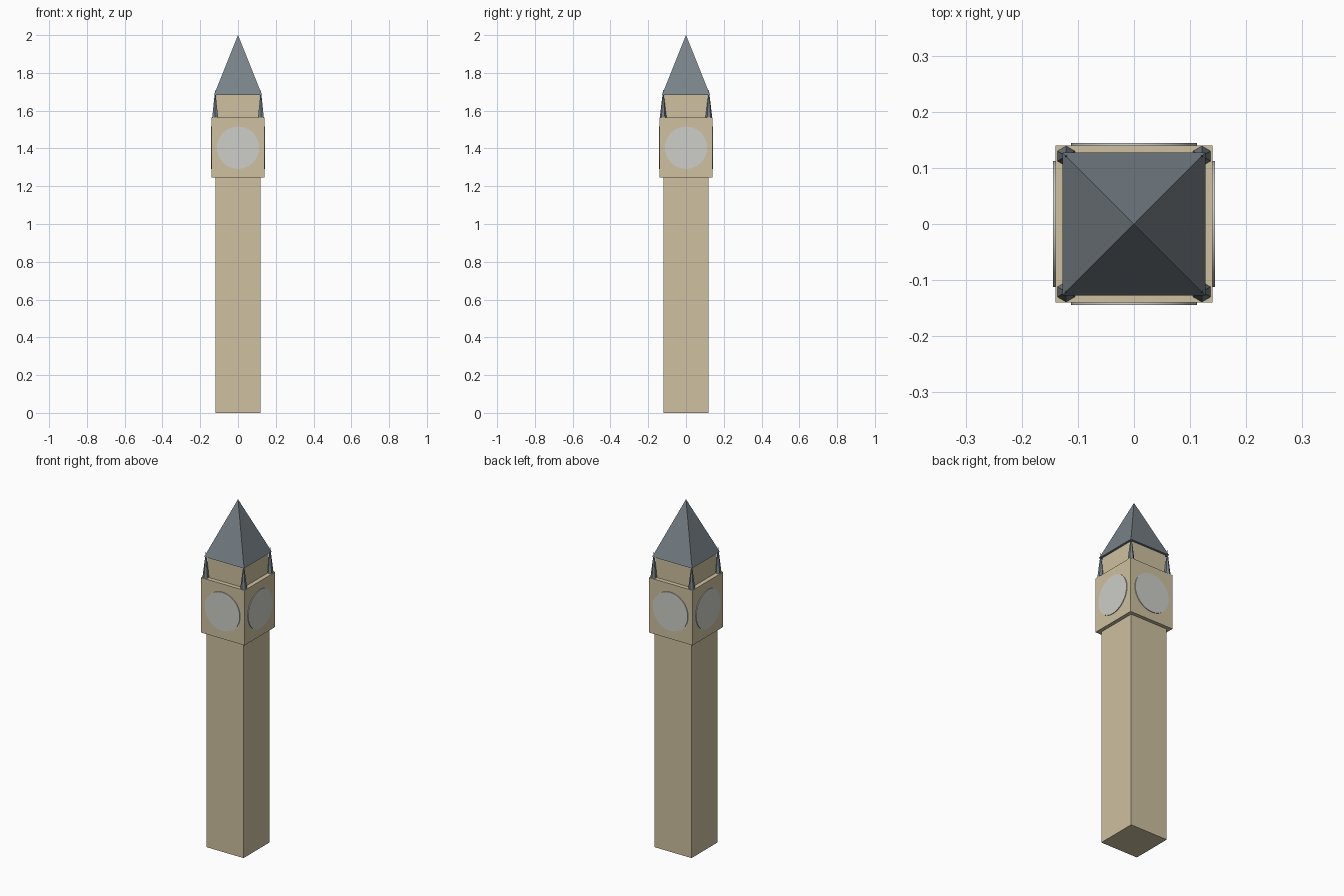
import bpy
from math import pi, sqrt, sin, cos

cube = bpy.data.objects.get("Cube")
if cube:
    bpy.data.objects.remove(cube, do_unlink=True)


def material(name, rgb):
    mat = bpy.data.materials.new(name)
    mat.use_nodes = True
    mat.diffuse_color = (*rgb, 1)
    mat.node_tree.nodes["Principled BSDF"].inputs["Base Color"].default_value = (*rgb, 1)
    return mat


stone = material("sand stone", (0.62, 0.53, 0.35))
slate = material("blue grey slate", (0.19, 0.225, 0.25))
dial_grey = material("pale dial grey", (0.61, 0.61, 0.58))


def finish(name, mat):
    obj = bpy.context.object
    obj.name = obj.data.name = name
    obj.data.materials.append(mat)
    return obj


def block(name, half, bottom, top):
    """Square stone storey between two heights."""
    bpy.ops.mesh.primitive_cube_add(size=1, location=(0, 0, (bottom + top) / 2))
    bpy.context.object.scale = (2 * half, 2 * half, top - bottom)
    bpy.ops.object.transform_apply(location=False, rotation=False)
    return finish(name, stone)


def spire(name, sides, radius, bottom, top, x=0, y=0, turn=0):
    """Pointed slate cone with flat sides."""
    bpy.ops.mesh.primitive_cone_add(vertices=sides, radius1=radius, radius2=0,
                                    depth=top - bottom, rotation=(0, 0, turn),
                                    location=(x, y, (bottom + top) / 2))
    return finish(name, slate)


# Stone storeys
HALF, LEDGE, EAVES = 0.14, 1.563, 1.682
block("tower_shaft", 0.119, 0, 1.245)
block("clock_storey", HALF, 1.245, LEDGE)
block("belfry", 0.115, LEDGE, EAVES)

# Main roof
spire("main_spire", 4, 0.1275 * sqrt(2), EAVES, 2, turn=pi / 4)

# Corner pinnacles
for side, x in (("right", -0.121), ("left", 0.121)):
    for end, y in (("front", -0.121), ("back", 0.121)):
        spire(f"{end}_{side}_pinnacle", 6, 0.018, LEDGE, 1.713, x, y)

# Clock dials, one on each face
for i, face in enumerate(("front", "left", "back", "right")):
    turn = i * pi / 2
    bpy.ops.mesh.primitive_cylinder_add(vertices=32, radius=0.112, depth=0.008,
                                        location=(HALF * sin(turn), -HALF * cos(turn), 1.404),
                                        rotation=(pi / 2, 0, turn))
    finish(f"{face}_dial", dial_grey)
    bpy.ops.object.shade_smooth_by_angle()
